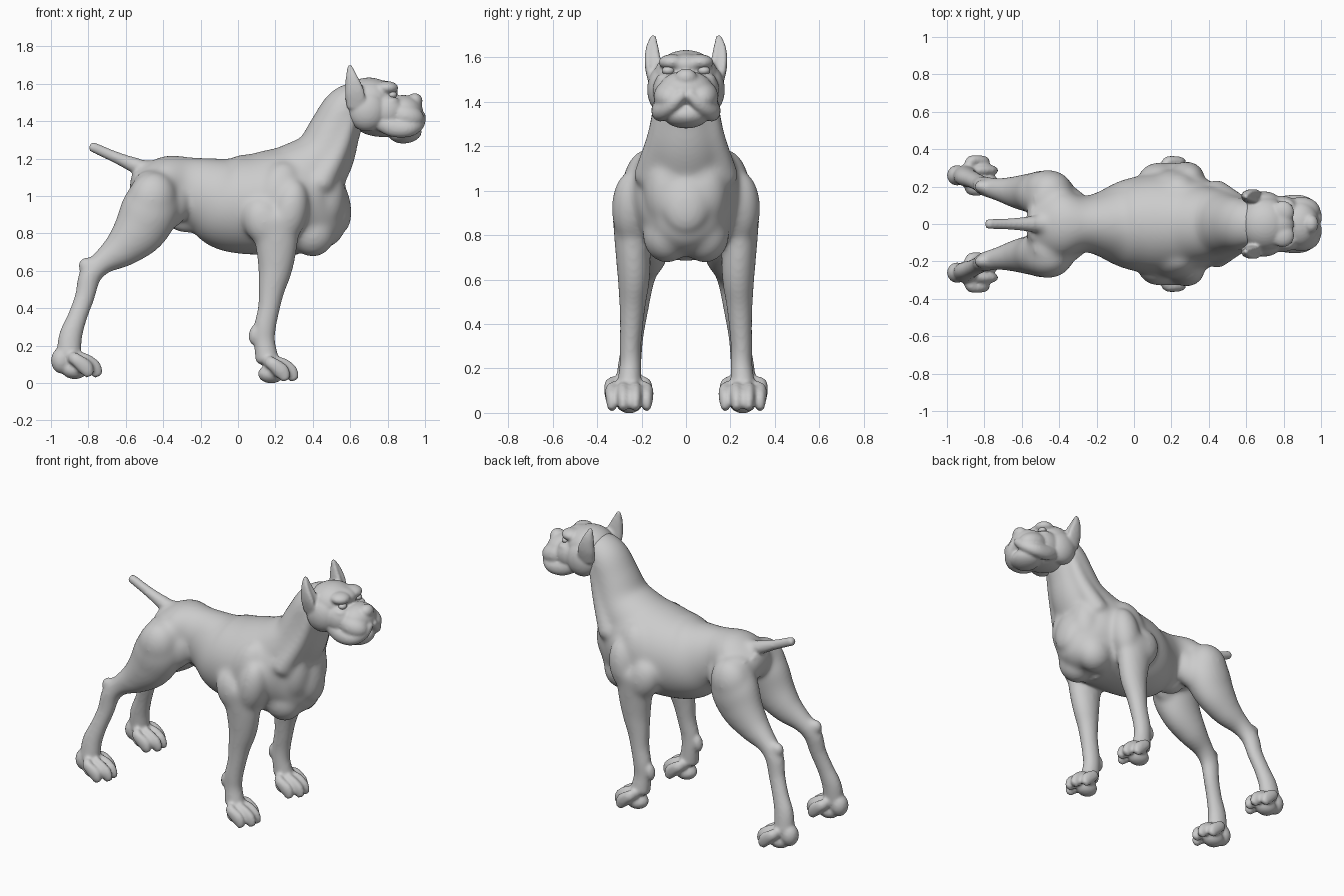
import bpy, bmesh, math
from mathutils import Vector, Matrix

Y = Vector((0, 1, 0))


def spline(pts, steps=5):
    """Catmull-Rom through rows of (x, y, z, side radius, normal radius)."""
    out = []
    for i in range(len(pts) - 1):
        p0, p1 = pts[max(i - 1, 0)], pts[i]
        p2, p3 = pts[i + 1], pts[min(i + 2, len(pts) - 1)]
        for k in range(steps):
            t = k / steps
            out.append([0.5 * (2 * b + (c - a) * t + (2 * a - 5 * b + 4 * c - d) * t * t
                               + (3 * b - a - 3 * c + d) * t ** 3)
                        for a, b, c, d in zip(p0, p1, p2, p3)])
    out.append(list(pts[-1]))
    return out


def tube(bm, pts, dent=0.0, n=24):
    """Loft of elliptical rings along a path, with rounded ends."""
    rows = spline(pts)
    cen = [Vector(r[:3]) for r in rows]
    tan = [(cen[min(i + 1, len(cen) - 1)] - cen[max(i - 1, 0)]).normalized()
           for i in range(len(cen))]
    rings = [(c, t, r[3], r[4]) for c, t, r in zip(cen, tan, rows)]

    def cap(ring, sign):
        c, t, a, b = ring
        return [(c + t * sign * 0.6 * min(a, b) * math.sin(w), t, a * math.cos(w), b * math.cos(w))
                for w in (0.5, 1.0, 1.4)]
    rings = cap(rings[0], -1)[::-1] + rings + cap(rings[-1], 1)
    loops = []
    for c, t, a, b in rings:
        side = (Y - t * t.dot(Y)).normalized()
        nor = t.cross(side)
        loop = []
        for k in range(n):
            w = 2 * math.pi * k / n
            h = math.sin(w)
            if h < 0:
                h *= 1 - dent * h * h
            loop.append(bm.verts.new(c + side * a * math.cos(w) + nor * b * h))
        loops.append(loop)
    for A, B in zip(loops, loops[1:]):
        for k in range(n):
            bm.faces.new((A[k], A[(k + 1) % n], B[(k + 1) % n], B[k]))
    bm.faces.new(loops[0])
    bm.faces.new(loops[-1])


def ball(bm, c, r, tilt=0):
    """Ellipsoid, tilted in degrees about the y axis."""
    m = (Matrix.Translation(c) @ Matrix.Rotation(math.radians(tilt), 4, 'Y')
         @ Matrix.Diagonal((*r, 1)))
    bmesh.ops.create_uvsphere(bm, u_segments=28, v_segments=18, radius=1, matrix=m)


def finish(bm, name, voxel=0, smooth=0):
    bmesh.ops.recalc_face_normals(bm, faces=bm.faces[:])
    me = bpy.data.meshes.new(name)
    bm.to_mesh(me)
    bm.free()
    for p in me.polygons:
        p.use_smooth = True
    ob = bpy.data.objects.new(name, me)
    bpy.context.collection.objects.link(ob)
    if voxel:
        m = ob.modifiers.new("Skin", 'REMESH')
        m.mode, m.voxel_size, m.use_smooth_shade = 'VOXEL', voxel, True
        m = ob.modifiers.new("Blend", 'SMOOTH')
        m.factor, m.iterations = 0.5, smooth
    return ob


def blend(ob, weight, iterations):
    """Apply the skin, then smooth further where weight(co) is above zero."""
    dg = bpy.context.evaluated_depsgraph_get()
    ob.data = bpy.data.meshes.new_from_object(ob.evaluated_get(dg))
    ob.modifiers.clear()
    g = ob.vertex_groups.new(name="soft")
    for v in ob.data.vertices:
        w = weight(v.co)
        if w > 0:
            g.add([v.index], min(w, 1), 'REPLACE')
    m = ob.modifiers.new("Soften", 'SMOOTH')
    m.factor, m.iterations, m.vertex_group = 0.5, iterations, "soft"


def paw(bm, s, x, y, z):
    """Four arched toes, and a pad underneath."""
    for o in (-0.078, -0.027, 0.027, 0.078):
        b = -0.045 if abs(o) > 0.05 else 0.0
        yy = s * (y + o)
        tube(bm, [(x, s * (y + 0.5 * o), z + 0.12, 0.030, 0.035),
                  (x + 0.06 + b, yy, z + 0.118, 0.028, 0.034),
                  (x + 0.112 + b, yy, z + 0.075, 0.029, 0.042),
                  (x + 0.135 + b, yy, z + 0.035, 0.020, 0.028)], n=14)
    ball(bm, (x + 0.012, s * y, z + 0.06), (0.07, 0.062, 0.05))


# Torso, neck and tail
body = bmesh.new()
tube(body, [(-0.52, 0, 1.05, 0.14, 0.10), (-0.40, 0, 1.05, 0.19, 0.165),
            (-0.28, 0, 1.03, 0.15, 0.18), (-0.18, 0, 1.005, 0.175, 0.205),
            (-0.06, 0, 0.965, 0.235, 0.255), (0.08, 0, 0.955, 0.265, 0.27),
            (0.22, 0, 0.97, 0.27, 0.285), (0.35, 0, 0.975, 0.25, 0.295),
            (0.46, 0, 0.95, 0.20, 0.24), (0.53, 0, 0.96, 0.12, 0.16)], n=36)
tube(body, [(0.30, 0, 1.05, 0.23, 0.24), (0.45, 0, 1.20, 0.185, 0.17),
            (0.515, 0, 1.345, 0.155, 0.14), (0.57, 0, 1.46, 0.14, 0.122),
            (0.63, 0, 1.52, 0.12, 0.10)], n=32)
tube(body, [(-0.42, 0, 1.12, 0.06, 0.065), (-0.53, 0, 1.155, 0.045, 0.045),
            (-0.65, 0, 1.205, 0.031, 0.031), (-0.78, 0, 1.263, 0.027, 0.027)])
ball(body, (-0.28, 0, 0.862), (0.11, 0.06, 0.06), 8)

for s in (-1, 1):
    # Chest, neck and shoulder muscles
    ball(body, (0.47, s * 0.085, 1.0), (0.105, 0.105, 0.18))
    ball(body, (0.40, s * 0.085, 0.80), (0.12, 0.11, 0.125))
    ball(body, (0.21, s * 0.18, 0.99), (0.13, 0.11, 0.20), 18)
    ball(body, (0.28, s * 0.245, 0.92), (0.095, 0.09, 0.17), 10)
    ball(body, (0.14, s * 0.245, 0.86), (0.11, 0.085, 0.14), -25)
    tube(body, [(0.60, s * 0.10, 1.42, 0.04, 0.04), (0.54, s * 0.12, 1.25, 0.055, 0.055),
                (0.44, s * 0.17, 1.06, 0.07, 0.07)], n=16)
    # Front leg
    tube(body, [(0.20, s * 0.245, 0.88, 0.085, 0.13), (0.205, s * 0.24, 0.74, 0.08, 0.115),
                (0.20, s * 0.235, 0.62, 0.074, 0.094), (0.18, s * 0.24, 0.50, 0.06, 0.07),
                (0.165, s * 0.245, 0.40, 0.052, 0.058), (0.145, s * 0.25, 0.30, 0.048, 0.058),
                (0.142, s * 0.25, 0.22, 0.048, 0.056), (0.155, s * 0.255, 0.13, 0.055, 0.062)])
    ball(body, (0.088, s * 0.25, 0.26), (0.03, 0.033, 0.055), 10)
    paw(body, s, 0.165, 0.255, -0.012)
    # Hind leg
    tube(body, [(-0.43, s * 0.12, 1.07, 0.10, 0.12), (-0.465, s * 0.155, 0.94, 0.13, 0.155),
                (-0.525, s * 0.165, 0.82, 0.112, 0.145), (-0.62, s * 0.17, 0.72, 0.09, 0.105),
                (-0.725, s * 0.185, 0.645, 0.062, 0.066), (-0.79, s * 0.20, 0.575, 0.052, 0.06),
                (-0.82, s * 0.215, 0.46, 0.044, 0.052), (-0.86, s * 0.235, 0.35, 0.044, 0.052),
                (-0.895, s * 0.25, 0.25, 0.05, 0.062), (-0.905, s * 0.26, 0.15, 0.055, 0.065)])
    ball(body, (-0.815, s * 0.20, 0.63), (0.04, 0.037, 0.045))
    ball(body, (-0.46, s * 0.18, 0.98), (0.13, 0.11, 0.15), 15)
    ball(body, (-0.36, s * 0.12, 0.95), (0.10, 0.08, 0.13), 15)
    ball(body, (-0.945, s * 0.26, 0.12), (0.055, 0.055, 0.07))
    paw(body, s, -0.885, 0.26, 0.01)
dog = finish(body, "dog_body", 0.010, 5)
# Soften the muscles but keep tail, lower legs and paws crisp
blend(dog, lambda c: 0 if c.x < -0.53 and c.z > 1.11 else (c.z - 0.55) / 0.15, 40)

# Skull, forehead, muzzle, nose, chin and jaw
head = bmesh.new()
ball(head, (0.70, 0, 1.515), (0.145, 0.145, 0.118))
ball(head, (0.775, 0, 1.565), (0.08, 0.085, 0.052))
ball(head, (0.885, 0, 1.45), (0.105, 0.125, 0.09))
ball(head, (0.945, 0, 1.508), (0.042, 0.05, 0.042))
ball(head, (0.895, 0, 1.335), (0.088, 0.10, 0.054), -8)
ball(head, (0.78, 0, 1.38), (0.15, 0.11, 0.065))
for s in (-1, 1):
    # Brow, cheeks, hanging lip and lower eyelid
    ball(head, (0.795, s * 0.062, 1.578), (0.062, 0.062, 0.036))
    ball(head, (0.69, s * 0.10, 1.455), (0.105, 0.075, 0.11))
    ball(head, (0.79, s * 0.08, 1.45), (0.10, 0.07, 0.09))
    ball(head, (0.895, s * 0.07, 1.425), (0.102, 0.075, 0.07), 12)
    tube(head, [(0.975, s * 0.015, 1.435, 0.025, 0.03), (0.958, s * 0.065, 1.39, 0.038, 0.042),
                (0.91, s * 0.11, 1.36, 0.04, 0.045), (0.83, s * 0.115, 1.365, 0.04, 0.05),
                (0.76, s * 0.10, 1.40, 0.04, 0.05)], n=16)
    ball(head, (0.815, s * 0.085, 1.505), (0.05, 0.05, 0.025))
    # Ear, hollow towards the front
    tube(head, [(0.65, s * 0.135, 1.48, 0.032, 0.07), (0.64, s * 0.148, 1.56, 0.037, 0.07),
                (0.618, s * 0.152, 1.635, 0.030, 0.045),
                (0.60, s * 0.147, 1.697, 0.012, 0.016)], dent=0.6, n=20)
finish(head, "head", 0.008, 7)

# Eyes
for s, side in ((-1, "right"), (1, "left")):
    eye = bmesh.new()
    ball(eye, (0.825, s * 0.08, 1.54), (0.025, 0.028, 0.02))
    finish(eye, side + "_eye")
